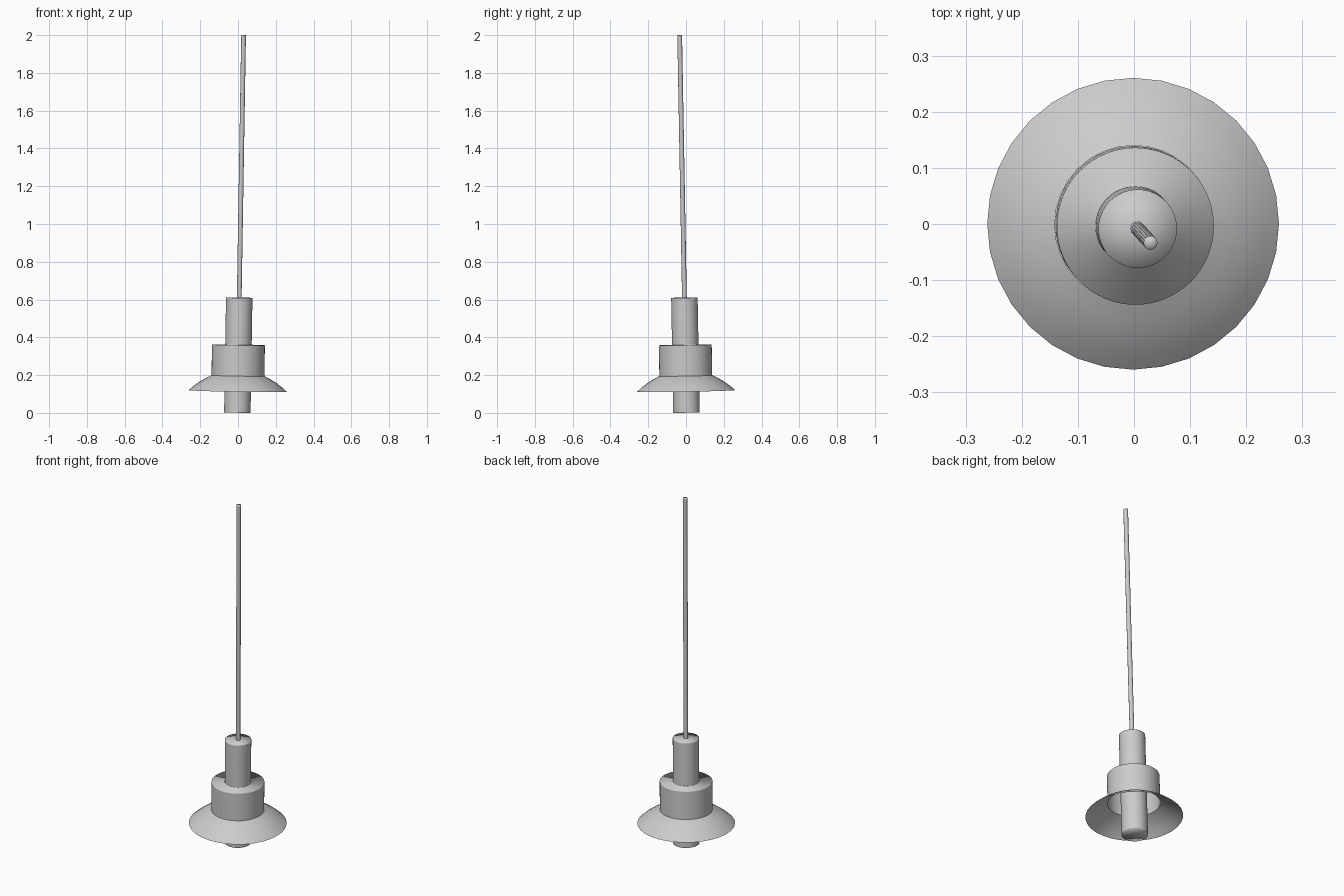
import bpy
import bmesh
from math import cos, sin, pi
from mathutils import Matrix, Vector

cube = bpy.data.objects.get("Cube")
if cube:
    bpy.data.objects.remove(cube, do_unlink=True)

# One grey finish for the whole lamp
grey = bpy.data.materials.new("plain grey")
grey.use_nodes = True
grey.diffuse_color = (0.6, 0.6, 0.6, 1)
grey.node_tree.nodes["Principled BSDF"].inputs["Base Color"].default_value = (0.6, 0.6, 0.6, 1)

# The lamp hangs slightly off vertical
axis = Vector((0.0165, -0.018, 1))
tilt = Matrix.Translation((-0.0035, 0.0025, 0.002)) @ \
    Vector((0, 0, 1)).rotation_difference(axis).to_matrix().to_4x4()


def lathe(name, profile, sides):
    """Revolve (radius, height) points, listed from bottom to top."""
    bm = bmesh.new()
    rings = []
    for r, z in profile:
        if r == 0:
            rings.append([bm.verts.new((0, 0, z))] * sides)
        else:
            rings.append([bm.verts.new((r * cos(2 * pi * i / sides),
                                        r * sin(2 * pi * i / sides), z))
                          for i in range(sides)])
    for low, high in zip(rings, rings[1:]):
        for i in range(sides):
            j = (i + 1) % sides
            corners = list(dict.fromkeys((low[i], low[j], high[j], high[i])))
            bm.faces.new(corners).smooth = True
    mesh = bpy.data.meshes.new(name)
    bm.to_mesh(mesh)
    bm.free()
    mesh.transform(tilt)
    mesh.materials.append(grey)
    obj = bpy.data.objects.new(name, mesh)
    bpy.context.collection.objects.link(obj)
    return obj


# Inner tube running through the lamp, closed at both ends
lathe("lamp_tube", [(0, 0), (0.07, 0), (0.07, 0.004), (0.07, 0.604),
                    (0.07, 0.608), (0, 0.608)], 64)

# Hollow drum above the shade, with a lid that meets the tube
lathe("lamp_drum", [(0.14, 0.193), (0.14, 0.354), (0.14, 0.358),
                    (0.0705, 0.358), (0.0705, 0.36)], 64)

# Thin flared shade, open below
lathe("lamp_shade", [(0.26, 0.114), (0.233, 0.138), (0.203, 0.16),
                     (0.17, 0.18), (0.141, 0.195)], 32)

# Long hanging cord
lathe("hanging_cord", [(0.0125, 0.607), (0.0125, 1.994),
                       (0.0125, 1.998), (0, 1.998)], 16)
